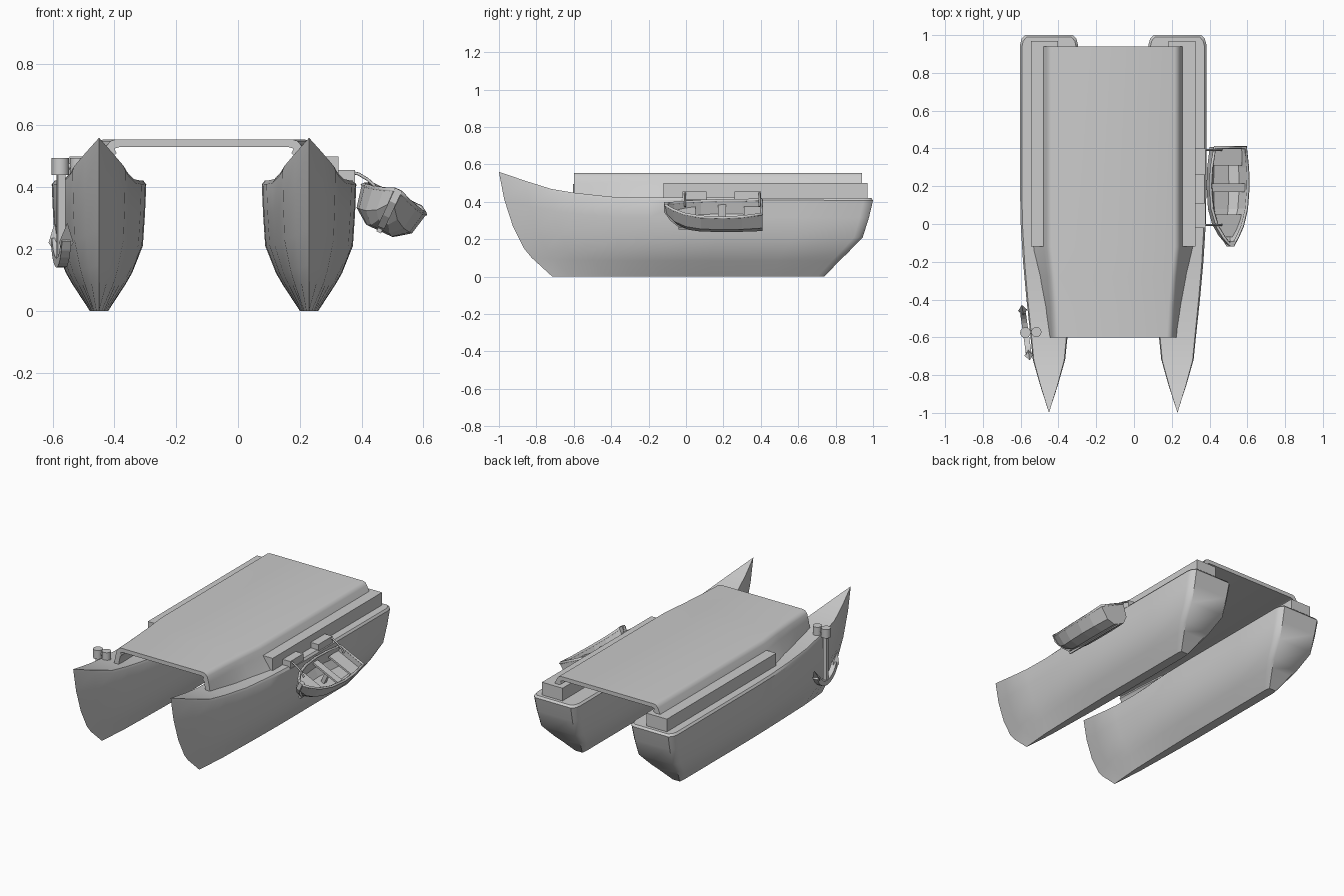
import bpy, math
from mathutils import Matrix, Vector

if "Cube" in bpy.data.objects:
    bpy.data.objects.remove(bpy.data.objects["Cube"])


def make(name, verts, faces, matrix=None, smooth=None):
    me = bpy.data.meshes.new(name)
    me.from_pydata([tuple(v) for v in verts], [], faces)
    ob = bpy.data.objects.new(name, me)
    bpy.context.collection.objects.link(ob)
    bpy.ops.object.select_all(action='DESELECT')
    ob.select_set(True)
    bpy.context.view_layer.objects.active = ob
    bpy.ops.object.mode_set(mode='EDIT')
    bpy.ops.mesh.select_all(action='SELECT')
    bpy.ops.mesh.normals_make_consistent(inside=False)
    bpy.ops.object.mode_set(mode='OBJECT')
    if smooth:
        bpy.ops.object.shade_smooth_by_angle(angle=math.radians(smooth))
    if matrix:
        ob.matrix_world = matrix
    return ob


def box(name, lo, hi, matrix=None):
    v = [(x, y, z) for x in (lo[0], hi[0]) for y in (lo[1], hi[1]) for z in (lo[2], hi[2])]
    f = [(0, 1, 3, 2), (4, 6, 7, 5), (0, 4, 5, 1), (2, 3, 7, 6), (0, 2, 6, 4), (1, 5, 7, 3)]
    return make(name, v, f, matrix)


def loft(name, rings, closed=True, caps=(True, True), matrix=None, smooth=None):
    n = len(rings[0])
    faces = [(i * n + j, i * n + (j + 1) % n, (i + 1) * n + (j + 1) % n, (i + 1) * n + j)
             for i in range(len(rings) - 1) for j in range(n if closed else n - 1)]
    if caps[0]:
        faces.append(tuple(range(n)))
    if caps[1]:
        faces.append(tuple(range(len(rings) * n - n, len(rings) * n)))
    return make(name, [p for r in rings for p in r], faces, matrix, smooth)


def cylinder(name, x, y, z0, z1, r):
    ring = [(x + r * math.cos(a * math.pi / 8), y + r * math.sin(a * math.pi / 8)) for a in range(16)]
    return loft(name, [[(*p, z) for p in ring] for z in (z0, z1)], smooth=40)


def tube(name, points, r, matrix=None, cyclic=False, res=2):
    cu = bpy.data.curves.new(name, 'CURVE')
    cu.dimensions, cu.bevel_depth, cu.bevel_resolution = '3D', r, res
    cu.use_fill_caps = True
    sp = cu.splines.new('POLY')
    sp.points.add(len(points) - 1)
    for p, q in zip(sp.points, points):
        p.co = (*q, 1)
    sp.use_cyclic_u = cyclic
    ob = bpy.data.objects.new(name, cu)
    bpy.context.collection.objects.link(ob)
    if matrix:
        ob.matrix_world = matrix
    return ob


def interp(t, pts):
    for (a, va), (b, vb) in zip(pts, pts[1:]):
        if t <= b:
            return va + (vb - va) * (t - a) / (b - a)
    return pts[-1][1]


# Twin hulls: waterline rings stacked from keel to deck, following the sheer line
SHEER = [(-1, .56), (-.9, .525), (-.73, .47), (-.55, .44), (-.36, .423), (1.01, .42)]
PLAN = [(.07, .3), (.14, .56), (.2, .64), (.3, .78), (.4, .9), (.5, .98), (.58, 1),
        (.8, 1), (.975, 1), (.99, .95), (1, .82)]
LEVELS = [(0, -.715, .74, .03), (.2, -.825, .82, .085), (.29, -.865, .86, .107),
          (.5, -.925, .945, .142), (.75, -.972, .978, .149), (.97, -.997, 1.0, .153),
          (1, -1, .99, .143)]


def hull(name, cx):
    rings = []
    for f, y0, y1, w in LEVELS:
        side = []
        for s, k in [(0, 0)] + PLAN:
            y = y0 + (y1 - y0) * s
            side.append((k * w, y, f * interp(y, SHEER)))
        rings.append([(cx + x, y, z) for x, y, z in side]
                     + [(cx - x, y, z) for x, y, z in side[:0:-1]])
    n, m = len(rings[0]), len(PLAN)
    verts = [p for r in rings for p in r]
    faces = [(i * n + j, i * n + (j + 1) % n, (i + 1) * n + (j + 1) % n, (i + 1) * n + j)
             for i in range(len(rings) - 1) for j in range(n)]
    # keel and deck covered with strips across the hull
    for b in (0, (len(rings) - 1) * n):
        faces.append((b, b + 1, b + n - 1))
        faces += [(b + j, b + j + 1, b + n - j - 1, b + n - j) for j in range(1, m)]
    make(name, verts, faces, smooth=35)


hull("left_hull", -.45)
hull("right_hull", .23)

# Arched bridge deck joining the hulls, narrower toward the bow
CX = -.11


def arch(y, t):
    rear = [(.325, .555), (.34, .55), (.352, .535), (.368, .50), (.43, .41)]
    front = [(.285, .555), (.302, .55), (.315, .535), (.325, .50), (.34, .42)]
    out = [(a[0] + (b[0] - a[0]) * t, a[1] + (b[1] - a[1]) * t) for a, b in zip(rear, front)]
    inner = [(max(x - .032, 0) if z < .54 else x - .012, z - (.025 if z > .53 else 0)) for x, z in out]
    half = [(-x, z) for x, z in out[::-1]] + out + inner[::-1] + [(-x, z) for x, z in inner]
    return [(CX + x, y, z) for x, z in half]


loft("bridge_deck", [arch(.94, 0), arch(-.12, 0), arch(-.28, .45), arch(-.44, .78), arch(-.60, 1)], smooth=50)

# Long side lockers and davit blocks
for side, s in (("left", -1), ("right", 1)):
    a, b = sorted((CX + s * .293, CX + s * .436))
    box(side + "_side_locker", (a, -.12, .41), (b, .97, .50))
for i, (a, b) in enumerate([(-.02, .11), (.26, .40)]):
    box("davit_block_%d" % i, (.32, a, .41), (.379, b, .456))

# Davit arms
for i, y in enumerate((-.005, .392)):
    tube("davit_arm_%d" % i, [(.36, y, .45), (.39, y, .443), (.42, y, .425), (.445, y, .402), (.465, y, .375)], .005)

# Tender, built level and then tilted outward
M = Matrix.Translation((.505, 0, .36)) @ Matrix.Rotation(math.radians(25), 4, 'Y')
ST = [(.405, .09, .012, 1), (.3, .105, .003, 1), (.2, .11, 0, 1), (.08, .1, 0, 1),
      (-.01, .074, .006, .95), (-.07, .04, .016, .72), (-.108, .012, .028, .3)]
rings = []
for y, w, n, d in ST:
    h = [(w, n), (.86 * w, -.072 * d), (.42 * w, -.107 * d)]
    yb = [y, y + (.0 if y > 0 else .01), y + (.0 if y > 0 else .025)]
    rings.append([(x, q, z) for (x, z), q in zip(h, yb)]
                 + [(-x, q, z) for (x, z), q in zip(h[::-1], yb[::-1])])
shell = loft("tender_shell", rings, closed=False, matrix=M)
sol = shell.modifiers.new("thickness", 'SOLIDIFY')
sol.thickness, sol.offset = .01, 0
rim = [r[0] for r in rings] + [r[-1] for r in rings[::-1]]
tube("tender_gunwale", rim, .009, M, True, 0)
box("tender_thwart", (-.1, .17, -.032), (.1, .215, -.02), M)
box("tender_thwart_support", (-.012, .18, -.1), (.012, .205, -.03), M)
box("tender_stern_seat", (-.085, .31, -.035), (.085, .40, -.023), M)
make("tender_bow_seat", [(x, y, z) for z in (-.035, -.023) for x, y in
     ((-.085, .05), (.085, .05), (.036, -.07), (-.036, -.07))],
     [(0, 1, 2, 3), (4, 5, 6, 7), (0, 1, 5, 4), (1, 2, 6, 5), (2, 3, 7, 6), (3, 0, 4, 7)], M)
stem = [(-.118, .036), (-.118, -.01), (-.085, -.06), (-.04, -.1)]
stem_in = [(y + .028, z) for y, z in stem]
loft("tender_stem", [[(x, y, z) for y, z in stem + stem_in[::-1]] for x in (-.012, .012)], matrix=M)
box("tender_keel", (-.008, -.04, -.117), (.008, .405, -.104), M)

# Bollard on deck and anchor hung beside the left bow
cylinder("bollard", -.517, -.572, .40, .495, .027)
cylinder("anchor_head", -.575, -.575, .44, .495, .028)
tube("anchor_cross_bar", [(-.575, -.575, .468), (-.517, -.572, .468)], .01)
A = Matrix.Translation((-.573, -.575, 0)) @ Matrix.Rotation(math.radians(8), 4, 'Z')
box("anchor_shank", (-.012, -.014, .15), (.012, .014, .45), A)
angles = [math.radians(-90 + k * 65 / 5) for k in range(-5, 6)]
rings = []
for a in angles:
    c, s = math.cos(a), math.sin(a)
    rings.append([(x, r * c, .285 + r * s) for x, r in ((-.015, .145), (.015, .145), (.015, .115), (-.015, .115))])
loft("anchor_arms", rings, matrix=A)
for i, s in enumerate((-1, 1)):
    p = [(0, s * .148, .285), (-.024, s * .12, .22), (0, s * .09, .18), (.024, s * .12, .22), (0, s * .095, .235)]
    make("anchor_fluke_%d" % i, p, [(0, 1, 2, 3), (0, 1, 4), (1, 2, 4), (2, 3, 4), (3, 0, 4)], A)
